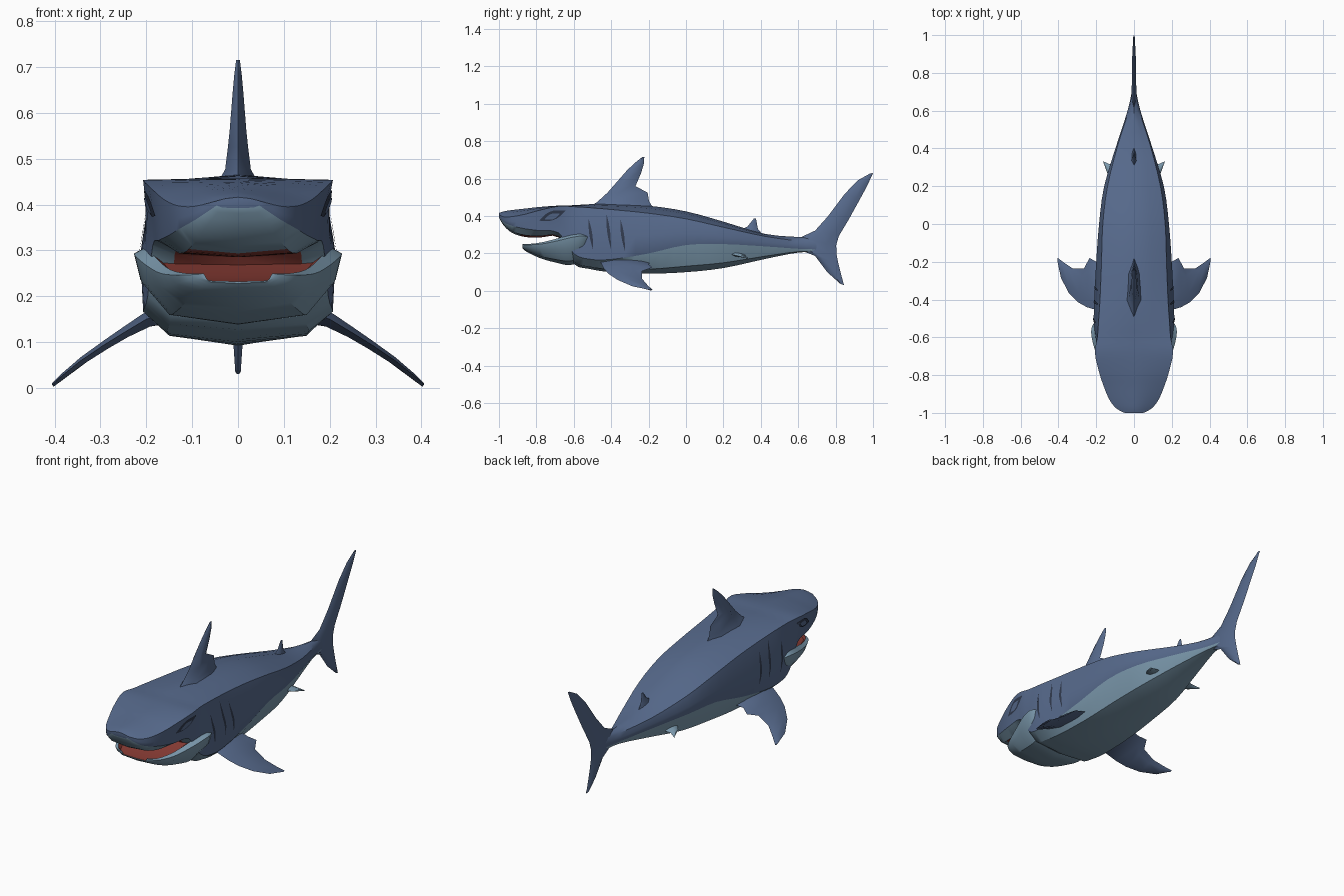
import bpy, bmesh, math
from mathutils import Vector
from mathutils.bvhtree import BVHTree

if "Cube" in bpy.data.objects:
    bpy.data.objects.remove(bpy.data.objects["Cube"])


def material(name, rgb):
    m = bpy.data.materials.new(name)
    m.diffuse_color = (*rgb, 1)
    m.use_nodes = True
    m.node_tree.nodes["Principled BSDF"].inputs["Base Color"].default_value = m.diffuse_color
    return m


BLUE = material("slate_blue", (0.095, 0.145, 0.265))
PALE = material("pale_belly", (0.20, 0.32, 0.42))
RED = material("mouth_red", (0.25, 0.045, 0.035))
DARK = material("dark_navy", (0.03, 0.042, 0.075))
MATS = [BLUE, PALE, RED, DARK]


def finish(name, bm, angle=32):
    bmesh.ops.recalc_face_normals(bm, faces=bm.faces)
    me = bpy.data.meshes.new(name)
    bm.to_mesh(me)
    bm.free()
    for m in MATS:
        me.materials.append(m)
    ob = bpy.data.objects.new(name, me)
    bpy.context.collection.objects.link(ob)
    bpy.ops.object.select_all(action='DESELECT')
    ob.select_set(True)
    bpy.context.view_layer.objects.active = ob
    bpy.ops.object.shade_smooth_by_angle(angle=math.radians(angle))
    return ob


def loft(name, rings, paint, angle=32):
    """Bridge closed rings of points; paint(band, y) gives the material slot."""
    bm = bmesh.new()
    vs = [[bm.verts.new(p) for p in r] for r in rings]
    n = len(rings[0])
    for a, b in zip(vs, vs[1:]):
        for j in range(n):
            k = (j + 1) % n
            f = bm.faces.new((a[j], a[k], b[k], b[j]))
            f.material_index = paint(min(j, n - 1 - j), (a[j].co.y + b[j].co.y) / 2)
    for r in (vs[0], vs[-1]):
        f = bm.faces.new(r)
        f.material_index = paint(3, r[0].co.y)
    return finish(name, bm, angle)


def refine(rows, steps=3):
    """Smoothly interpolate table rows."""
    out = []
    for i in range(len(rows) - 1):
        p = [rows[max(0, min(len(rows) - 1, i + d))] for d in (-1, 0, 1, 2)]
        for s in range(steps):
            t = s / steps
            out.append([b + 0.5 * t * (c - a + t * (2*a - 5*b + 4*c - d + t * (3*(b - c) + d - a)))
                        for a, b, c, d in zip(*p)])
    return out + [rows[-1]]


def mirrored(half, y):
    """Half outline from top centre to bottom centre, closed by its mirror."""
    pts = half + [(-x, z) for x, z in reversed(half[1:-1])]
    return [(x, y, z) for x, z in pts]


# Body and upper head: y, top z, ridge x, ridge z, side x, belly line z, bottom z
BODY = [
    (.70, .283, .010, .270, .012, .222, .205),
    (.60, .288, .028, .268, .034, .225, .205),
    (.42, .305, .085, .292, .092, .238, .170),
    (.20, .370, .140, .340, .158, .250, .122),
    (.00, .425, .165, .385, .185, .245, .100),
    (-.20, .455, .172, .415, .200, .200, .092),
    (-.40, .465, .180, .435, .210, .168, .100),
    (-.52, .463, .188, .445, .213, .170, .118),
    (-.60, .458, .194, .450, .203, .200, .145),
    (-.68, .456, .207, .453, .192, .310, .285),
    (-.78, .449, .186, .432, .178, .322, .285),
    (-.86, .440, .160, .410, .157, .332, .288),
    (-.93, .432, .130, .397, .130, .348, .310),
    (-.975, .425, .095, .396, .094, .368, .350),
    (-1.0, .416, .050, .407, .048, .398, .392),
]
rings = []
for y, zt, xr, zr, xm, zb, z0 in refine(BODY):
    half = [(0, zt), (xr * .55, zt - .35 * (zt - zr)), (xr, zr), (xm, zr + .55 * (zb - zr)),
            (xm * .97, zb), (xm * .72, z0 + .22 * (zb - z0)), (0, z0)]
    rings.append(mirrored(half, y))


def body_paint(band, y):
    if band < 4:
        return 0
    return 2 if band == 5 and -.88 < y < -.62 else 1


body = loft("body", rings, body_paint)

# Lower jaw: y, half width, lip z, bottom z
JAW = [
    (-.875, .085, .250, .228),
    (-.85, .130, .250, .208),
    (-.78, .168, .258, .175),
    (-.70, .196, .277, .152),
    (-.62, .220, .300, .138),
    (-.555, .226, .308, .165),
    (-.51, .203, .292, .220),
]
rings = []
for y, w, zt, z0 in refine(JAW):
    h = zt - z0
    half = [(0, zt - .018), (w * .78, zt - .016), (w * .88, zt), (w, zt - .1 * h),
            (w * .94, zt - .45 * h), (w * .68, z0 + .13 * h), (0, z0)]
    rings.append(mirrored(half, y))
loft("lower_jaw", rings, lambda band, y: 2 if band < 2 else 1)


def fin(name, sections, normal, slot=0, side=1):
    """Stack of lens sections, each (leading point, trailing point, half thickness)."""
    n = Vector(normal).normalized()
    rings = []
    for lead, trail, t in sections:
        a, b = Vector(lead), Vector(trail)
        p, q = a.lerp(b, .3), a.lerp(b, .75)
        ring = [a, p + n * t, q + n * t * .7, b, q - n * t * .7, p - n * t]
        rings.append([(v.x * side, v.y, v.z) for v in ring])
    return loft(name, rings, lambda band, y: slot, 40)


def upright(rows):
    return [((0, a, b), (0, c, d), t) for a, b, c, d, t in rows]


# Fins on the centre line: leading y z, trailing y z, half thickness
fin("dorsal_fin", upright([
    (-.53, .440, -.17, .435, .050), (-.475, .475, -.198, .480, .028),
    (-.42, .525, -.205, .525, .022), (-.385, .565, -.270, .560, .018),
    (-.315, .645, -.240, .630, .012), (-.27, .687, -.225, .680, .008),
    (-.235, .715, -.223, .715, .004)]), (1, 0, 0))
fin("rear_dorsal_fin", upright([
    (.28, .320, .42, .290, .016), (.33, .345, .385, .330, .009),
    (.362, .386, .374, .386, .004)]), (1, 0, 0))
fin("tail_fin", upright([
    (.985, .628, 1.0, .630, .004), (.92, .592, .968, .560, .007),
    (.85, .520, .930, .490, .010), (.76, .400, .872, .385, .011),
    (.69, .322, .818, .295, .012), (.60, .280, .803, .245, .014),
    (.60, .222, .804, .200, .014), (.69, .187, .815, .145, .012),
    (.755, .100, .830, .085, .010), (.825, .038, .845, .030, .006)]), (1, 0, 0))

# Paired fins
PECTORAL = [
    ((.13, -.48, .175), (.13, -.19, .155), .024),
    ((.20, -.455, .150), (.20, -.20, .142), .016),
    ((.25, -.44, .120), (.235, -.18, .125), .012),
    ((.295, -.415, .092), (.265, -.235, .105), .010),
    ((.345, -.365, .058), (.325, -.235, .065), .008),
    ((.387, -.285, .024), (.37, -.205, .030), .006),
    ((.405, -.195, .006), (.403, -.18, .006), .004)]
PELVIC = [
    ((.10, .22, .200), (.10, .32, .190), .013),
    ((.14, .265, .190), (.133, .318, .188), .008),
    ((.160, .325, .176), (.163, .332, .176), .003)]
for side, tag in ((1, "right"), (-1, "left")):
    fin("pectoral_fin_" + tag, PECTORAL, (.5, 0, .85), 0, side)
    fin("pelvic_fin_" + tag, PELVIC, (.4, 0, .9), 1, side)

# Thin plates laid on the flank: gill slits and eyes
bm = bmesh.new()
bm.from_mesh(body.data)
TREE = BVHTree.FromBMesh(bm)
bm.free()


def plate(name, rows, slot, side, lift):
    """Strip of (front, back) y/z pairs projected sideways onto the body."""
    bm = bmesh.new()
    strip = []
    for row in rows:
        pair = []
        for y, z in row:
            hit = TREE.ray_cast(Vector((1, y, z)), Vector((-1, 0, 0)))[0]
            x = hit.x if hit else .19
            pair.append(bm.verts.new((side * (x + lift), y, z)))
        strip.append(pair)
    for a, b in zip(strip, strip[1:]):
        f = bm.faces.new((a[0], a[1], b[1], b[0]))
        f.material_index = slot
    ob = finish(name, bm)
    if (ob.data.polygons[0].normal.x * side) < 0:
        ob.data.flip_normals()
    return ob


def almond(a, b, width, count=10):
    """Almond-shaped strip from point a to point b."""
    a, b = Vector(a), Vector(b)
    d = (b - a).normalized()
    across = Vector((-d.y, d.x)) * width
    rows = []
    for i in range(count + 1):
        t = i / count
        c, s = a.lerp(b, t), max(.03, math.sin(math.pi * t))
        rows.append((tuple(c - across * s), tuple(c + across * s)))
    return rows


for side, tag in ((1, "right"), (-1, "left")):
    for i, (y, low, high) in enumerate(((-.505, .22, .385), (-.41, .225, .415), (-.335, .215, .385))):
        plate(f"gill_slit_{i + 1}_{tag}", almond((y + .008, low), (y - .016, high), .008), 3, side, .003)
    plate("eye_socket_" + tag, almond((-.785, .376), (-.645, .428), .024), 3, side, .003)
    plate("eye_" + tag, almond((-.755, .383), (-.675, .412), .015), 0, side, .006)
